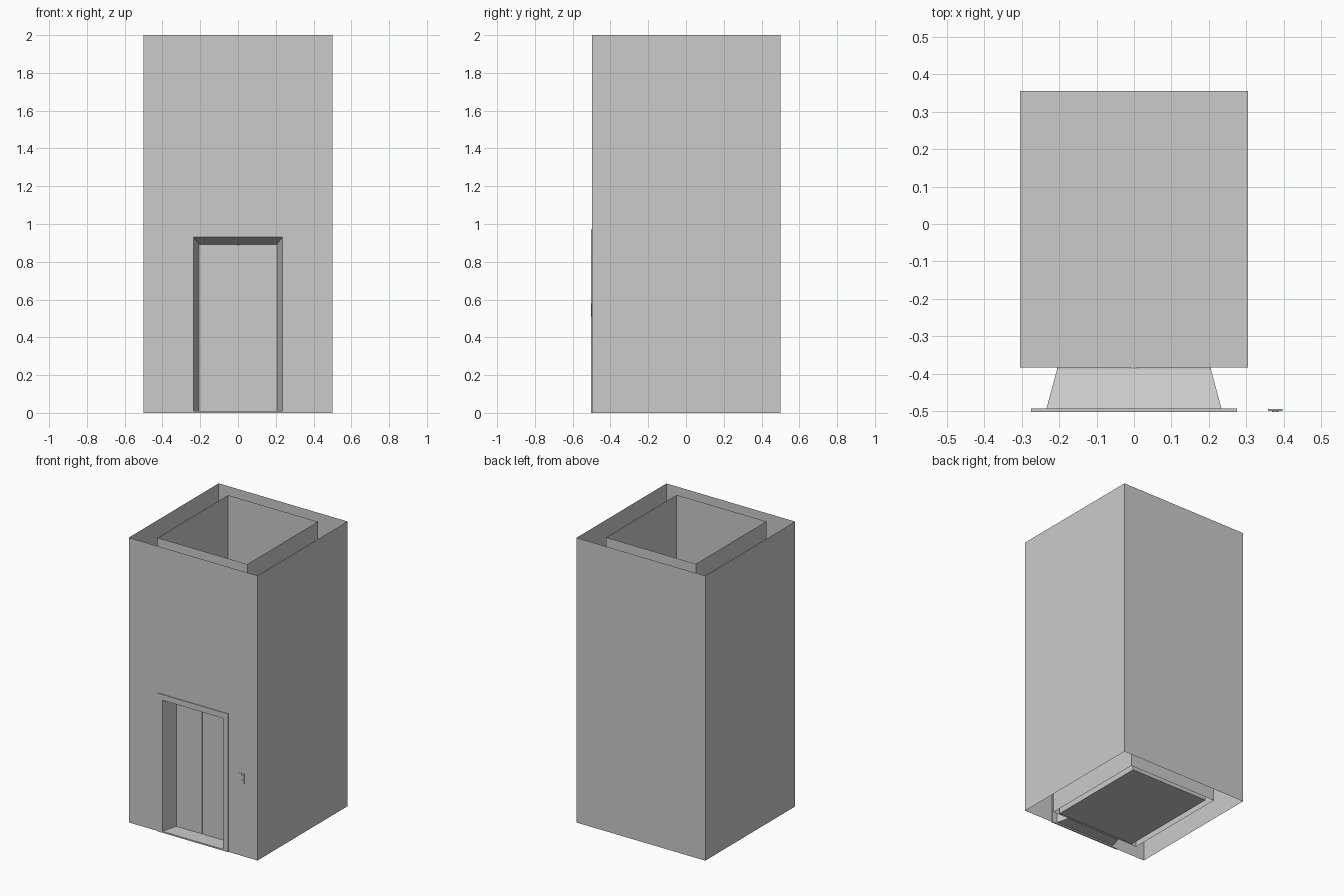
import bpy

if "Cube" in bpy.data.objects:
    bpy.data.objects.remove(bpy.data.objects["Cube"])


def mesh_object(name, verts, faces):
    me = bpy.data.meshes.new(name)
    me.from_pydata(verts, [], faces)
    me.update()
    ob = bpy.data.objects.new(name, me)
    bpy.context.collection.objects.link(ob)
    return ob


def box(name, x0, x1, y0, y1, z0, z1):
    bpy.ops.mesh.primitive_cube_add(
        size=1, location=((x0 + x1) / 2, (y0 + y1) / 2, (z0 + z1) / 2))
    ob = bpy.context.object
    ob.name = name
    ob.scale = (x1 - x0, y1 - y0, z1 - z0)
    bpy.ops.object.transform_apply(location=False, rotation=False, scale=True)
    return ob


def rect(half, y, z0, z1):
    """Upright rectangle facing the front."""
    return [(-half, y, z0), (half, y, z0), (half, y, z1), (-half, y, z1)]


def skin(name, loops, closed=False):
    """Bridge a series of upright rectangles with quads."""
    verts = [v for loop in loops for v in loop]
    n = len(loops)
    faces = []
    for i in range(n if closed else n - 1):
        a, b = 4 * i, 4 * ((i + 1) % n)
        for k in range(4):
            m = (k + 1) % 4
            faces.append((a + k, a + m, b + m, b + k))
    return mesh_object(name, verts, faces)


def open_shaft(name, half, y0, y1, height, hole):
    """Thin walls without top or bottom, with a doorway in the front."""
    verts = rect(half, y0, 0, height) + hole + rect(half, y1, 0, height)
    faces = [(k, (k + 1) % 4, 4 + (k + 1) % 4, 4 + k) for k in range(4)]
    faces += [(1, 9, 10, 2), (9, 8, 11, 10), (8, 0, 3, 11)]
    return mesh_object(name, verts, faces)


# Outer building walls and inner lift shaft
open_shaft("outer_walls", 0.5, -0.497, 0.5, 2.0, rect(0.235, -0.497, 0.01, 0.93))
open_shaft("inner_shaft", 0.348, -0.394, 0.388, 2.0, rect(0.207, -0.394, 0.01, 0.893))

# Tapered door reveal with sill
skin("door_reveal", [rect(0.235, -0.497, 0.01, 0.93),
                     rect(0.205, -0.386, 0.01, 0.89)])

# Flat trim around the doorway
skin("door_trim", [rect(0.275, -0.493, 0.0, 0.97), rect(0.275, -0.502, 0.0, 0.97),
                   rect(0.235, -0.502, 0.01, 0.93), rect(0.235, -0.493, 0.01, 0.93)],
     closed=True)

# Lift car and its sliding doors
box("lift_car", -0.305, 0.305, -0.384, 0.355, 0.001, 1.0)
for side, label in ((-1, "left"), (1, "right")):
    xs = sorted((side * 0.008, side * 0.206))
    box(label + "_door", xs[0], xs[1], -0.389, -0.384, 0.01, 0.892)

# Call panel with two round buttons
box("call_panel", 0.358, 0.397, -0.4995, -0.494, 0.51, 0.58)
for z, label in ((0.562, "upper"), (0.528, "lower")):
    bpy.ops.mesh.primitive_cylinder_add(
        vertices=16, radius=0.009, depth=0.004,
        location=(0.3775, -0.5, z), rotation=(1.5708, 0, 0))
    bpy.context.object.name = label + "_call_button"
    bpy.ops.object.shade_smooth_by_angle()
